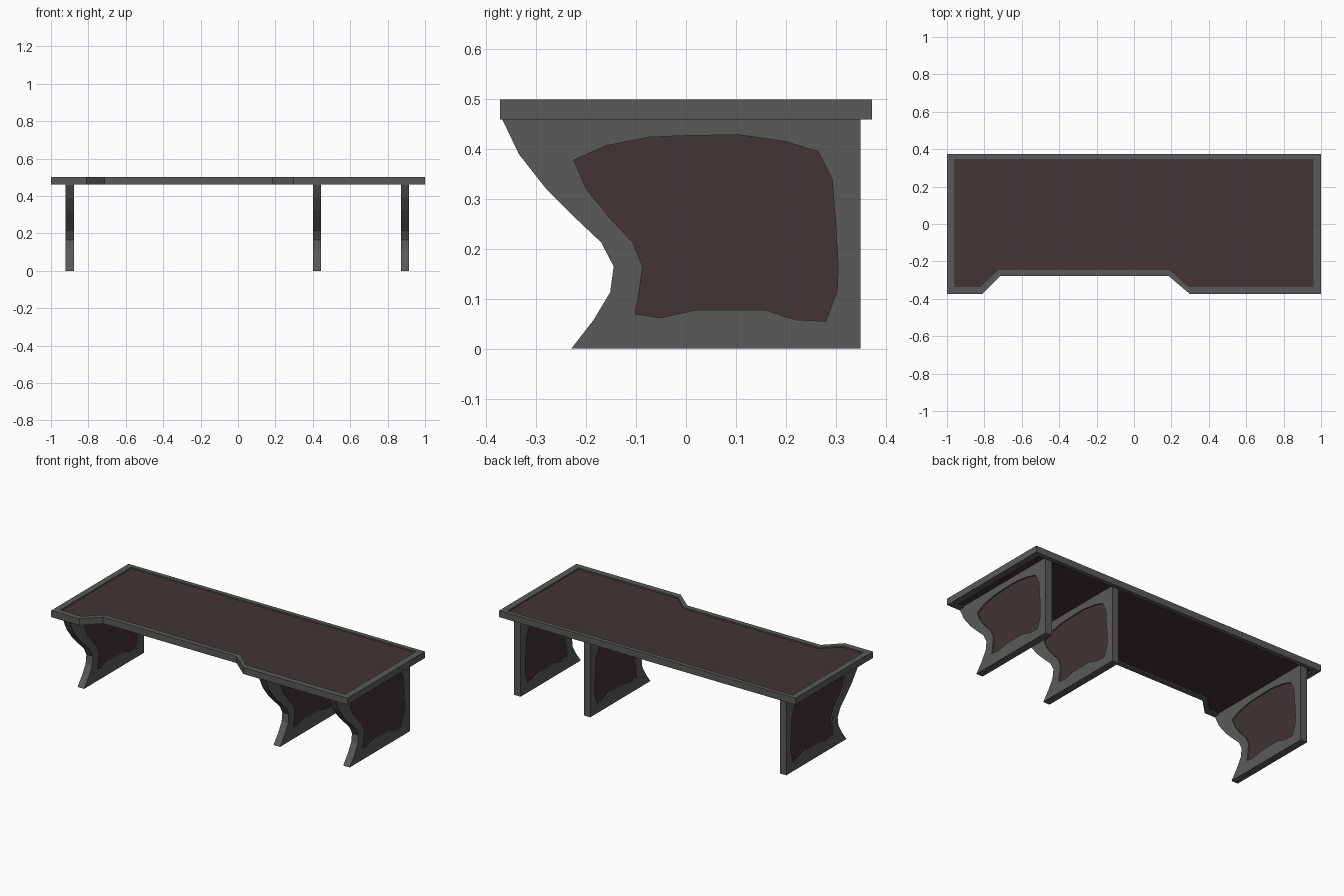
import bpy, bmesh
from mathutils import Vector

if "Cube" in bpy.data.objects:
    bpy.data.objects.remove(bpy.data.objects["Cube"])

def material(name, rgb):
    m = bpy.data.materials.new(name)
    m.diffuse_color = (*rgb, 1)
    m.use_nodes = True
    m.node_tree.nodes["Principled BSDF"].inputs["Base Color"].default_value = m.diffuse_color
    return m

grey = material("dark grey frame", (0.102, 0.102, 0.102))
brown = material("dark brown panel", (0.054, 0.034, 0.034))
RECESS = 0.008

def framed_slab(name, outer, inner, lo, hi, place):
    """Slab with a recessed coloured panel on both broad faces."""
    bm = bmesh.new()

    def loop(pts, h):
        return [bm.verts.new(place(a, b, h)) for a, b in pts]

    def wall(l1, l2):
        n = len(l1)
        for i in range(n):
            j = (i + 1) % n
            bm.faces.new((l1[i], l1[j], l2[j], l2[i]))

    def ring_edges(l):
        return [bm.edges.get((l[i], l[(i + 1) % len(l)])) or
                bm.edges.new((l[i], l[(i + 1) % len(l)])) for i in range(len(l))]

    rims = []
    for h, d in ((lo, RECESS), (hi, -RECESS)):
        rim, lip, floor = loop(outer, h), loop(inner, h), loop(inner, h + d)
        # Flat frame between the outline and the panel opening
        bmesh.ops.triangle_fill(bm, use_beauty=True, use_dissolve=False,
                                edges=ring_edges(rim) + ring_edges(lip))
        wall(lip, floor)
        bm.faces.new(floor).material_index = 1
        rims.append(rim)
    wall(*rims)
    bmesh.ops.recalc_face_normals(bm, faces=bm.faces[:])
    me = bpy.data.meshes.new(name)
    bm.to_mesh(me)
    bm.free()
    me.materials.append(grey)
    me.materials.append(brown)
    ob = bpy.data.objects.new(name, me)
    bpy.context.collection.objects.link(ob)
    return ob

# Desk top with a shallow knee notch at the front
top_outer = [(-1, -0.373), (-0.81, -0.373), (-0.715, -0.278), (0.185, -0.278),
             (0.297, -0.373), (1, -0.373), (1, 0.373), (-1, 0.373)]
top_inner = [(-0.963, -0.337), (-0.82, -0.337), (-0.725, -0.247), (0.19, -0.247),
             (0.29, -0.337), (0.96, -0.337), (0.96, 0.347), (-0.963, 0.347)]
framed_slab("desk_top", top_outer, top_inner, 0.46, 0.5,
            lambda a, b, h: Vector((a, b, h)))

# Curved legs (y, z profile), tops tucked slightly into the desk top
leg_outer = [(-0.368, 0.47), (-0.368, 0.459), (-0.335, 0.39), (-0.28, 0.32),
             (-0.225, 0.265), (-0.17, 0.213), (-0.145, 0.165), (-0.152, 0.113),
             (-0.185, 0.058), (-0.23, 0), (0.35, 0), (0.35, 0.47)]
leg_inner = [(-0.225, 0.378), (-0.2, 0.32), (-0.155, 0.265), (-0.107, 0.213),
             (-0.087, 0.165), (-0.094, 0.113), (-0.102, 0.07), (-0.05, 0.062),
             (0.02, 0.078), (0.157, 0.078), (0.22, 0.058), (0.28, 0.055),
             (0.303, 0.115), (0.305, 0.165), (0.3, 0.25), (0.293, 0.34),
             (0.265, 0.395), (0.2, 0.415), (0.105, 0.429), (0, 0.427),
             (-0.075, 0.424), (-0.16, 0.407)]
for name, x in (("left_leg", -0.9), ("middle_leg", 0.423), ("right_leg", 0.893)):
    framed_slab(name, leg_outer, leg_inner, x - 0.022, x + 0.022,
                lambda a, b, h: Vector((h, a, b)))
